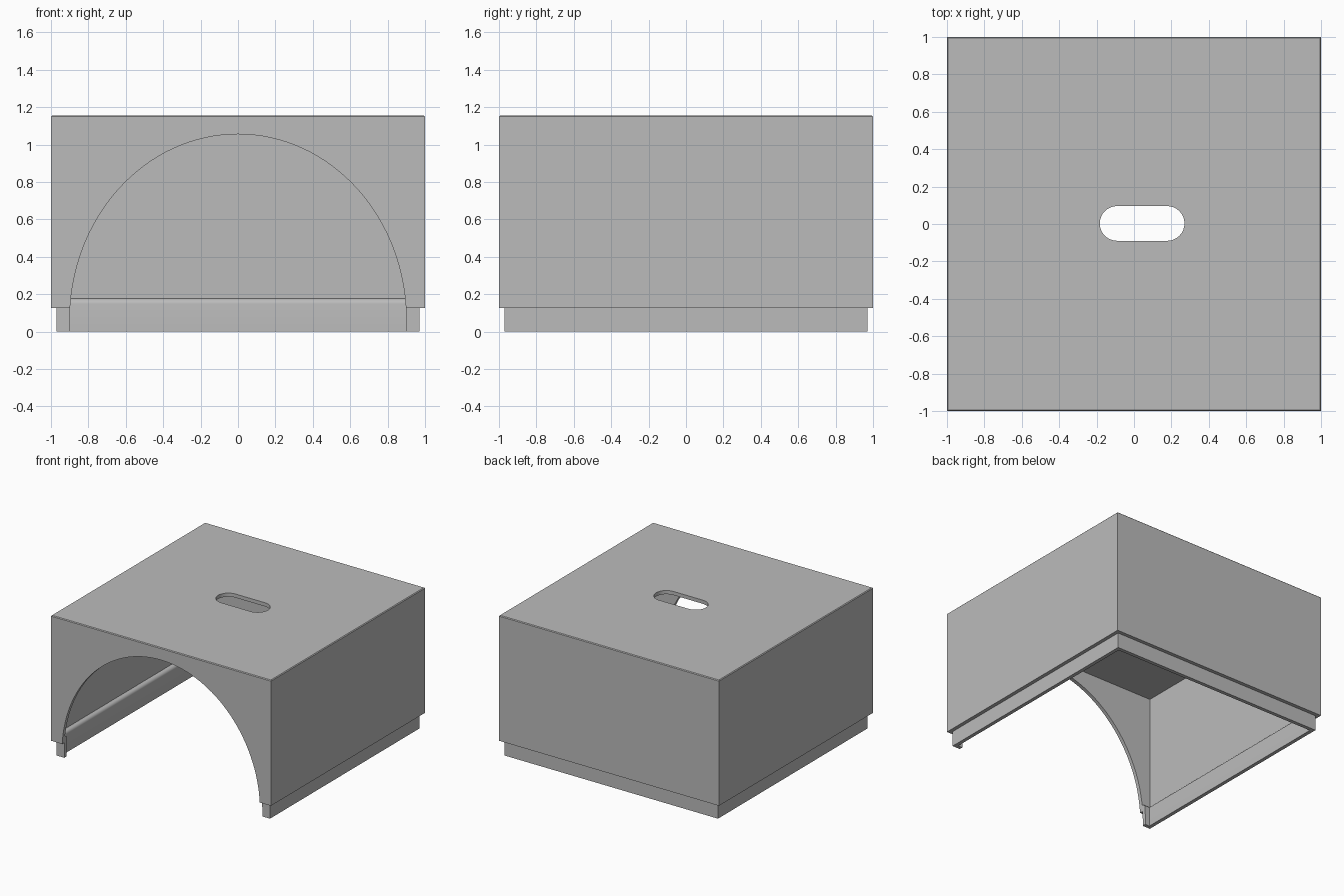
import bpy, bmesh, math

cube = bpy.data.objects.get("Cube")
if cube:
    bpy.data.objects.remove(cube, do_unlink=True)

grey = bpy.data.materials.new("plain grey")
grey.use_nodes = True
colour = (0.5, 0.5, 0.5, 1)
grey.diffuse_color = colour
grey.node_tree.nodes["Principled BSDF"].inputs["Base Color"].default_value = colour


def make_object(name, bm):
    bmesh.ops.recalc_face_normals(bm, faces=bm.faces)
    mesh = bpy.data.meshes.new(name)
    bm.to_mesh(mesh)
    bm.free()
    mesh.materials.append(grey)
    obj = bpy.data.objects.new(name, mesh)
    bpy.context.collection.objects.link(obj)
    return obj


def square_loft(name, profile):
    """Closed solid through square rings of (half width, height)."""
    bm = bmesh.new()
    rings = [[bm.verts.new((sx * h, sy * h, z))
              for sx, sy in ((-1, -1), (1, -1), (1, 1), (-1, 1))]
             for h, z in profile]
    for a, b in zip(rings, rings[1:]):
        for i in range(4):
            j = (i + 1) % 4
            bm.faces.new((a[i], a[j], b[j], b[i]))
    bm.faces.new(rings[0])
    bm.faces.new(rings[-1])
    return make_object(name, bm)


def prism(name, outline, offset):
    """Extrude a closed outline of 3D points by an offset."""
    bm = bmesh.new()
    face = bm.faces.new([bm.verts.new(p) for p in outline])
    new = bmesh.ops.extrude_face_region(bm, geom=[face])["geom"]
    verts = [v for v in new if isinstance(v, bmesh.types.BMVert)]
    bmesh.ops.translate(bm, verts=verts, vec=offset)
    return make_object(name, bm)


def cut(target, cutter):
    mod = target.modifiers.new("cut", 'BOOLEAN')
    mod.operation = 'DIFFERENCE'
    mod.solver = 'EXACT'
    mod.object = cutter
    bpy.context.view_layer.objects.active = target
    bpy.ops.object.modifier_apply(modifier=mod.name)
    bpy.data.objects.remove(cutter, do_unlink=True)


# Hollow box with inset foot rim; the inner rim has a rounded top ledge
outer = [(0.994, 1.155), (1, 1.149), (1, 0.125), (0.97, 0.125), (0.97, 0)]
ledge = [(0.97 - 0.03 * math.cos(i * math.pi / 12),
          0.148 + 0.03 * math.sin(i * math.pi / 12)) for i in range(7)]
inner = [(0.94, 0)] + ledge + [(0.97, 1.125)]
box = square_loft("hollow_box", outer + inner)

# Arched opening through the front wall
steps = 64
arch = [(0.9 * math.cos(i * math.pi / steps), -1.2,
         0.06 + 0.995 * math.sin(i * math.pi / steps)) for i in range(steps + 1)]
arch += [(-0.9, -1.2, -0.2), (0.9, -1.2, -0.2)]
cut(box, prism("arch_cutter", arch, (0, 0.6, 0)))

# Rounded hand slot through the top
radius = 0.093
slot = []
for centre, start in ((0.177, -90), (-0.09, 90)):
    for i in range(17):
        a = math.radians(start + i * 180 / 16)
        slot.append((centre + radius * math.cos(a), 0.003 + radius * math.sin(a), 1))
cut(box, prism("slot_cutter", slot, (0, 0, 0.4)))

# Smooth curves, crisp corners
bpy.ops.object.select_all(action='DESELECT')
box.select_set(True)
bpy.context.view_layer.objects.active = box
bpy.ops.object.shade_smooth_by_angle(angle=math.radians(30))
